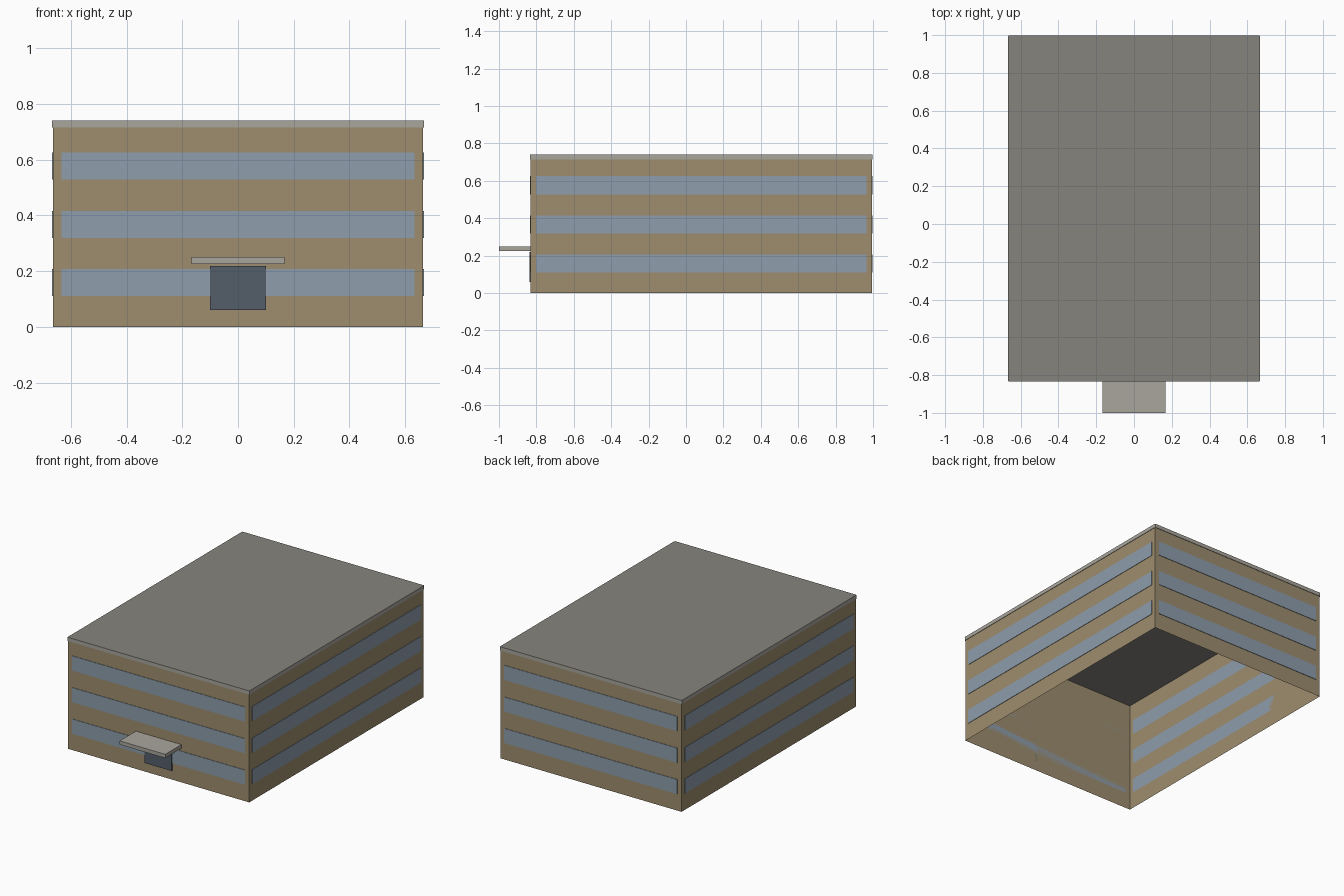
import bpy
import bmesh

old = bpy.data.objects.get("Cube")
if old:
    bpy.data.objects.remove(old, do_unlink=True)


def linear(c):
    c /= 255
    return c / 12.92 if c <= 0.04045 else ((c + 0.055) / 1.055) ** 2.4


def material(name, *rgb):
    mat = bpy.data.materials.new(name)
    col = [linear(c) for c in rgb] + [1]
    mat.diffuse_color = col
    mat.use_nodes = True
    node = next(n for n in mat.node_tree.nodes if n.type == 'BSDF_PRINCIPLED')
    node.inputs["Base Color"].default_value = col
    return mat


tan = material("tan_wall", 157, 141, 110)
roof_grey = material("roof_grey", 134, 132, 125)
stone = material("pale_stone", 169, 166, 156)
glass = material("blue_glass", 142, 157, 172)
door_blue = material("dark_door", 84, 94, 106)


def box(name, low, high, *mats, open_bottom=False):
    """Box between two corners; a second material goes on the top face."""
    bm = bmesh.new()
    bmesh.ops.create_cube(bm, size=1)
    for v in bm.verts:
        v.co = [low[i] if v.co[i] < 0 else high[i] for i in range(3)]
    bm.normal_update()
    for f in list(bm.faces):
        if len(mats) > 1 and f.normal.z > 0.5:
            f.material_index = 1
        if open_bottom and f.normal.z < -0.5:
            bm.faces.remove(f)
    mesh = bpy.data.meshes.new(name)
    bm.to_mesh(mesh)
    bm.free()
    for m in mats:
        mesh.materials.append(m)
    obj = bpy.data.objects.new(name, mesh)
    bpy.context.collection.objects.link(obj)
    return obj


# Hollow building shell, open underneath
W, FRONT, BACK, H = 0.664, -0.831, 0.995, 0.74
T, INSET = 0.003, 0.03
box("building_shell", (-W, FRONT, 0), (W, BACK, H), tan, roof_grey, open_bottom=True)


def wall_plates(name, z0, z1, inset, mats):
    """One thin strip on each of the four walls."""
    x, y0, y1 = W - inset, FRONT + inset, BACK - inset
    box("front_" + name, (-x, FRONT - T, z0), (x, FRONT, z1), *mats)
    box("back_" + name, (-x, BACK, z0), (x, BACK + T, z1), *mats)
    box("left_" + name, (W, y0, z0), (W + T, y1, z1), *mats)
    box("right_" + name, (-W - T, y0, z0), (-W, y1, z1), *mats)


# Window bands on each floor
for floor, z in enumerate((0.11, 0.318, 0.528), 1):
    wall_plates(f"window_band_{floor}", z, z + 0.097, INSET, [glass])

# Pale trim under the roof edge
wall_plates("roof_trim", 0.715, H, 0, [stone, roof_grey])

# Entrance door and canopy
box("front_door", (-0.1, FRONT - 0.007, 0.06), (0.1, FRONT, 0.218), door_blue)
box("entrance_canopy", (-0.167, -1, 0.225), (0.167, FRONT, 0.25), stone)
